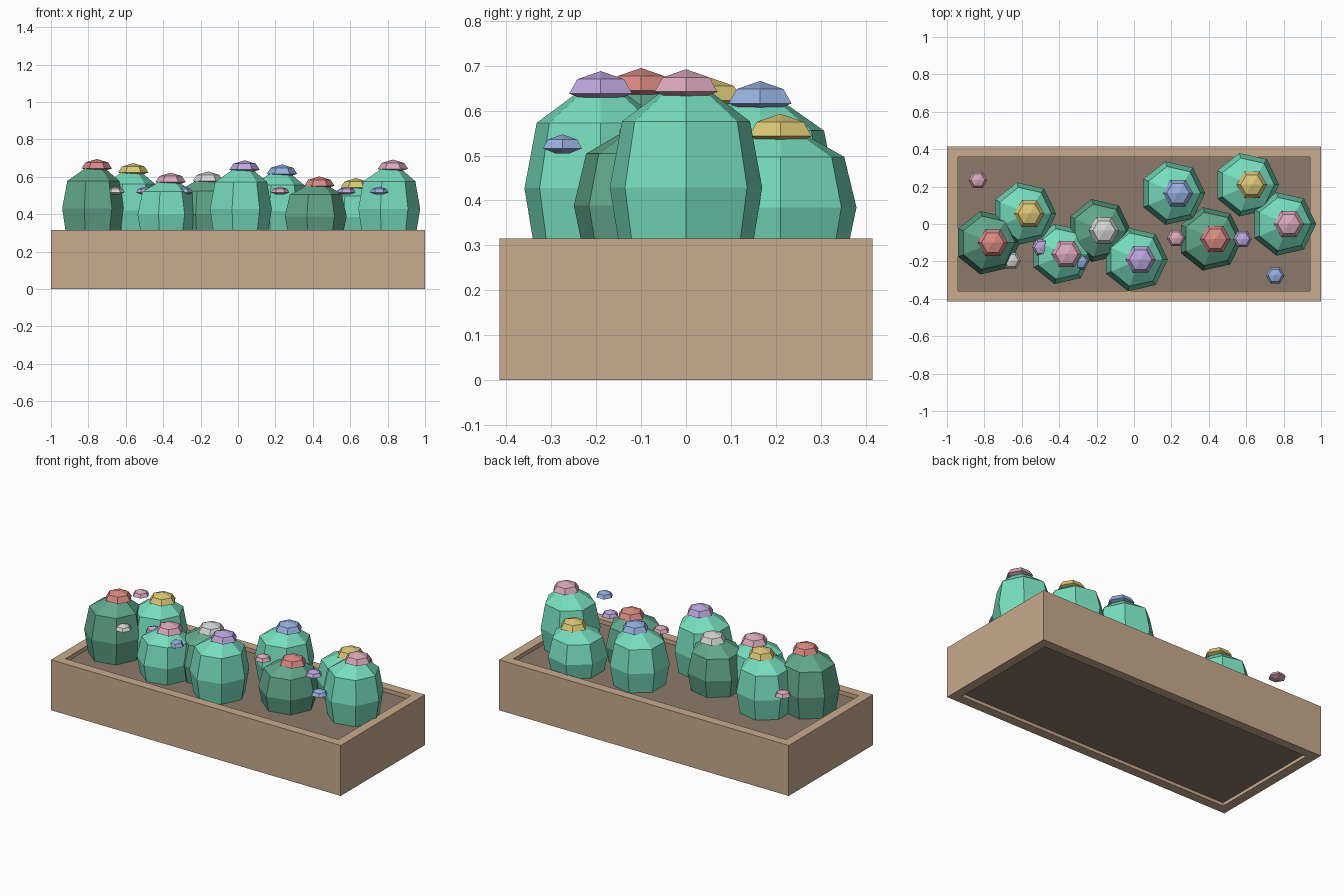
import bpy, bmesh, math

if "Cube" in bpy.data.objects:
    bpy.data.objects.remove(bpy.data.objects["Cube"])


def material(name, rgb):
    # sRGB bytes to linear diffuse colour
    lin = [((c / 255 + 0.055) / 1.055) ** 2.4 for c in rgb]
    m = bpy.data.materials.new(name)
    m.diffuse_color = (*lin, 1)
    m.use_nodes = True
    m.node_tree.nodes["Principled BSDF"].inputs["Base Color"].default_value = m.diffuse_color
    return m


MAT = {n: material(n, c) for n, c in {
    "wood": (201, 171, 142), "soil": (141, 122, 106),
    "mint": (119, 222, 190), "sage": (98, 168, 140),
    "red": (217, 138, 132), "yellow": (220, 200, 118),
    "pink": (219, 169, 188), "white": (214, 214, 212),
    "purple": (188, 166, 220), "blue": (150, 176, 224)}.items()}


def finish(name, bm, mat):
    bmesh.ops.recalc_face_normals(bm, faces=bm.faces)
    me = bpy.data.meshes.new(name)
    bm.to_mesh(me)
    bm.free()
    me.materials.append(MAT[mat])
    ob = bpy.data.objects.new(name, me)
    bpy.context.collection.objects.link(ob)
    return ob


def lathe(name, mat, centre, sides, rings, apex=None):
    """Stack of regular polygons (radius, z, x shift), optionally ending in a point."""
    bm = bmesh.new()
    x, y = centre
    loops = []
    for r, z, dx in rings:
        loops.append([bm.verts.new((x + dx + r * math.cos(2 * math.pi * i / sides),
                                    y + r * math.sin(2 * math.pi * i / sides), z))
                      for i in range(sides)])
    for a, b in zip(loops, loops[1:]):
        for i in range(sides):
            j = (i + 1) % sides
            bm.faces.new((a[i], a[j], b[j], b[i]))
    bm.faces.new(loops[0][::-1])
    if apex is None:
        bm.faces.new(loops[-1])
    else:
        tip = bm.verts.new((x, y, apex))
        for i in range(sides):
            bm.faces.new((loops[-1][i], loops[-1][(i + 1) % sides], tip))
    return finish(name, bm, mat)


def flower(name, mat, x, y, top, s=1.0):
    lathe(name, mat, (x, y), 6,
          [(0.03 * s, top - 0.068 * s, 0), (0.081 * s, top - 0.05 * s, 0),
           (0.06 * s, top - 0.018 * s, 0)], top)


# planter frame: open rectangular wall ring
X, Y, H, W = 1.0, 0.415, 0.315, 0.058
bm = bmesh.new()
corners = [(-1, -1), (1, -1), (1, 1), (-1, 1)]
out, inn = ([[bm.verts.new((sx * (X - w), sy * (Y - w), z)) for sx, sy in corners]
             for z in (0, H)] for w in (0, W))
for i in range(4):
    j = (i + 1) % 4
    bm.faces.new((out[0][i], out[0][j], out[1][j], out[1][i]))
    bm.faces.new((inn[0][i], inn[0][j], inn[1][j], inn[1][i]))
    for k in (0, 1):
        bm.faces.new((out[k][i], out[k][j], inn[k][j], inn[k][i]))
finish("planter_frame", bm, "wood")

# soil block, slightly recessed above and below
bm = bmesh.new()
bmesh.ops.create_cube(bm, size=1)
for v in bm.verts:
    v.co = (v.co.x * 2 * (X - W), v.co.y * 2 * (Y - W), 0.29 if v.co.z > 0 else 0.02)
finish("soil", bm, "soil")

# plants: flower x, y, flower top, body radius, body colour, flower colour
PLANTS = [
    (-0.755, -0.10, 0.695, 0.174, "sage", "red"),
    (-0.56, 0.055, 0.673, 0.172, "mint", "yellow"),
    (-0.36, -0.16, 0.622, 0.165, "mint", "pink"),
    (-0.16, -0.035, 0.628, 0.172, "sage", "white"),
    (0.035, -0.19, 0.688, 0.174, "mint", "purple"),
    (0.235, 0.165, 0.666, 0.174, "mint", "blue"),
    (0.435, -0.08, 0.602, 0.174, "sage", "red"),
    (0.63, 0.21, 0.593, 0.174, "mint", "yellow"),
    (0.828, 0.0, 0.692, 0.174, "mint", "pink")]
for n, (x, y, top, r, body, petal) in enumerate(PLANTS, 1):
    h, z0 = top - 0.272, 0.24
    lathe(f"cactus_body_{n}", body, (x - 0.028, y), 7,
          [(r * 0.82, z0, 0), (r, z0 + 0.45 * h, 0),
           (r * 0.84, z0 + 0.8 * h, 0.002), (r * 0.18, z0 + h, 0.02)])
    flower(f"cactus_flower_{n}", petal, x, y, top)

# small loose blossoms
BLOSSOMS = [(-0.835, 0.235, "pink"), (-0.655, -0.195, "white"),
            (-0.495, -0.125, "purple"), (-0.29, -0.20, "blue"),
            (0.225, -0.075, "pink"), (0.58, -0.08, "purple"), (0.755, -0.275, "blue")]
for n, (x, y, petal) in enumerate(BLOSSOMS, 1):
    flower(f"small_blossom_{n}", petal, x, y, 0.547, 0.62)
